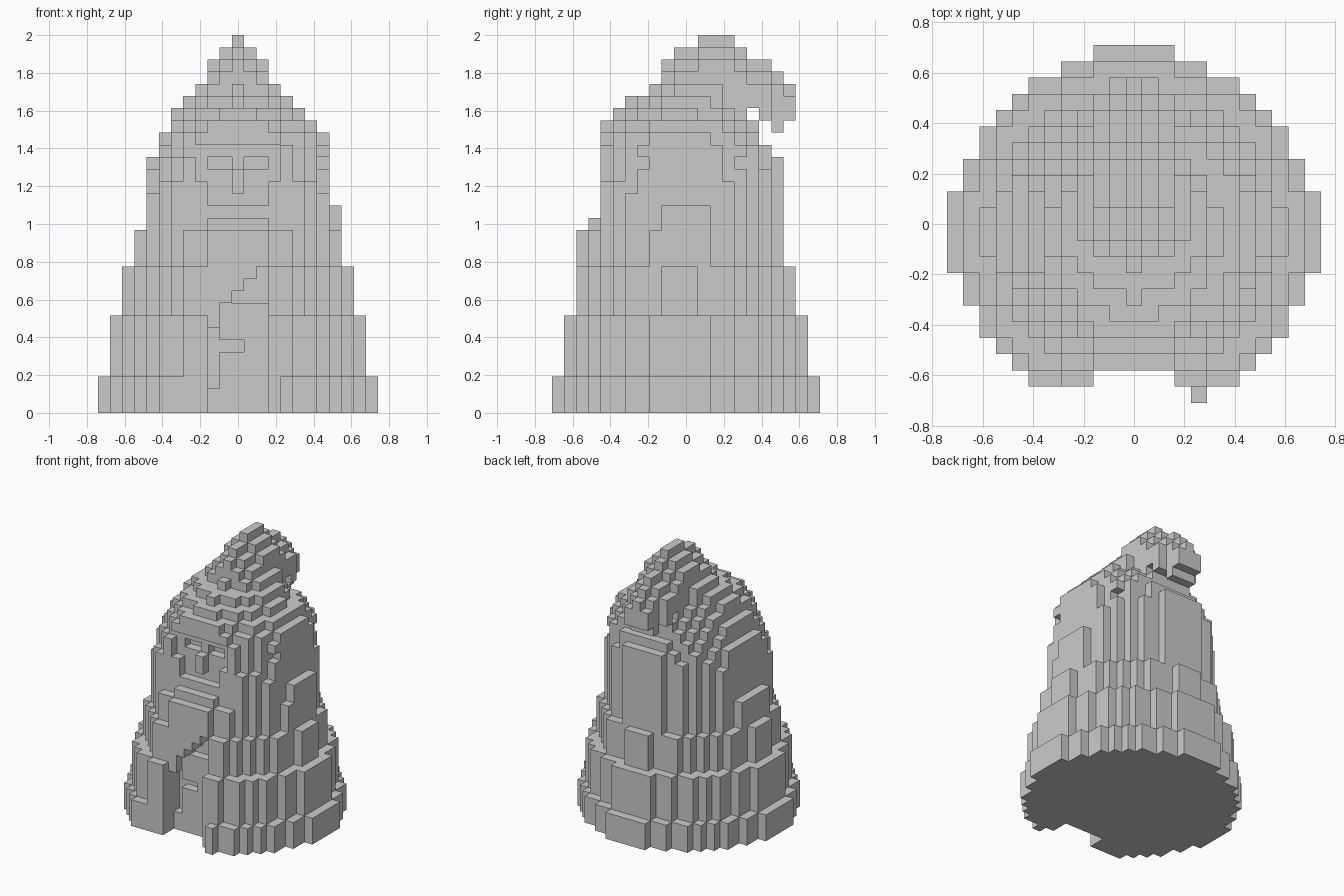
import bpy, bmesh
from mathutils import Vector

if "Cube" in bpy.data.objects:
    bpy.data.objects.remove(bpy.data.objects["Cube"])

UNIT = 2 / 31   # edge of one block

stone = bpy.data.materials.new("stone_grey")
stone.use_nodes = True
GREY = (0.6, 0.6, 0.6, 1)
stone.diffuse_color = GREY
stone.node_tree.nodes["Principled BSDF"].inputs["Base Color"].default_value = GREY


def box(i0, i1, j0, j1, k0, k1):
    """Block cells of an inclusive box."""
    return {(i, j, k) for i in range(i0, i1 + 1)
            for j in range(j0, j1 + 1) for k in range(k0, k1 + 1)}


def disc(k0, k1, r, xc, yc):
    """Block cells of a rounded layer from k0 up to k1."""
    return {(i, j, k) for (i, j, k) in box(-12, 12, -13, 12, k0, k1 - 1)
            if abs(i - xc) ** 1.9 + abs(j - yc) ** 1.9 <= r ** 1.9}


SIDES = [(1, 0, 0), (-1, 0, 0), (0, 1, 0), (0, -1, 0), (0, 0, 1), (0, 0, -1)]


def build(name, cells, everything):
    """Mesh the outer faces of a set of blocks."""
    bm = bmesh.new()
    for c in cells:
        for s in SIDES:
            if tuple(a + b for a, b in zip(c, s)) in everything:
                continue
            n = Vector(s)
            u = Vector((s[1], s[2], s[0]))
            v = n.cross(u)
            mid = Vector((c[0], c[1] + 0.5, c[2] + 0.5)) + n / 2
            corners = [mid + (u * a + v * b) / 2
                       for a, b in ((-1, -1), (1, -1), (1, 1), (-1, 1))]
            bm.faces.new([bm.verts.new(p * UNIT) for p in corners])
    bmesh.ops.remove_doubles(bm, verts=bm.verts, dist=UNIT / 100)
    mesh = bpy.data.meshes.new(name)
    bm.to_mesh(mesh)
    bm.free()
    mesh.materials.append(stone)
    bpy.context.collection.objects.link(bpy.data.objects.new(name, mesh))


# Robe: four stepped tiers
robe = set()
for k0, k1, r in [(0, 3, 11.26), (3, 8, 10.26), (8, 12, 9.26), (12, 15, 8.5)]:
    robe |= disc(k0, k1, r, 0, -1)

# Front parting with a stepped diagonal fold
robe -= box(-3, 3, -13, -11, 0, 11)
robe -= box(-12, 12, -13, -12, 0, 11)
robe -= box(-12, -4, -13, -11, 0, 11) | box(5, 12, -13, -11, 0, 11)
robe -= box(-2, 2, -13, -10, 0, 11)
robe -= box(-1, 2, -10, -9, 0, 8) | box(-2, -2, -10, -9, 0, 6)
robe -= box(-2, -2, -8, -8, 2, 6)
robe -= box(-1, 0, -8, -8, 5, 5)
for k in range(9, 12):
    robe -= box(k - 9, 2, -10, -8, k, k)

# Hood: rises flush from the robe, then domes in, trimmed flat on four sides
hood = disc(15, 18, 8.5, 0, -1)
for k, r in [(18, 8.2), (19, 8.0), (20, 7.75)]:
    hood |= disc(k, k + 1, r, 0, -0.7)
hood |= disc(21, 22, 7.5, 0.5, -0.7) | disc(22, 23, 7.1, 0.4, -0.9)
hood &= box(-7, 7, -7, 7, 15, 20) | box(-6, 7, -7, 6, 21, 21) | box(-6, 7, -7, 5, 22, 22)
hood |= box(-2, 2, 7, 7, 15, 20)       # flat back panel

# Crown: narrowing layers
for layer in [(23, 24, 6.4, 0.4, -0.8), (24, 25, 5.4, 0, -0.9),
              (25, 26, 4.5, 0, -0.5), (26, 27, 3.6, 0, 0.5)]:
    hood |= disc(*layer)
hood |= box(8, 8, -2, 1, 15, 16)       # raised sleeve
hood |= box(-2, 2, -8, -8, 15, 15)     # chest fold

# Face recess with brow, eyes and nose
hood -= box(-2, 2, -7, -7, 17, 21) | box(-3, 3, -7, -7, 19, 21)
hood |= box(-2, 2, -7, -7, 22, 23)
hood |= box(0, 0, -7, -7, 18, 19)
for side in (-1, 1):
    a, b = sorted((side, 2 * side))
    hood -= box(a, b, -7, -6, 20, 20)

# Drooping tip: a ridge that falls away by one block per step to the side
RIDGE = [28, 29, 29, 30, 30, 30, 29, 28, 28, 27, 26]
UNDERSIDE = {6: 24, 7: 23, 8: 24}
tip = set()
for j, top in enumerate(RIDGE, start=-2):
    half = 2 if j < 7 else 1
    for i in range(-half, half + 1):
        tip |= box(i, i, j, j, UNDERSIDE.get(j, 25), top - abs(i))
tip -= hood

whole = robe | hood | tip
for name, cells in (("robe", robe), ("hood", hood), ("hood_tip", tip)):
    build(name, cells, whole)
